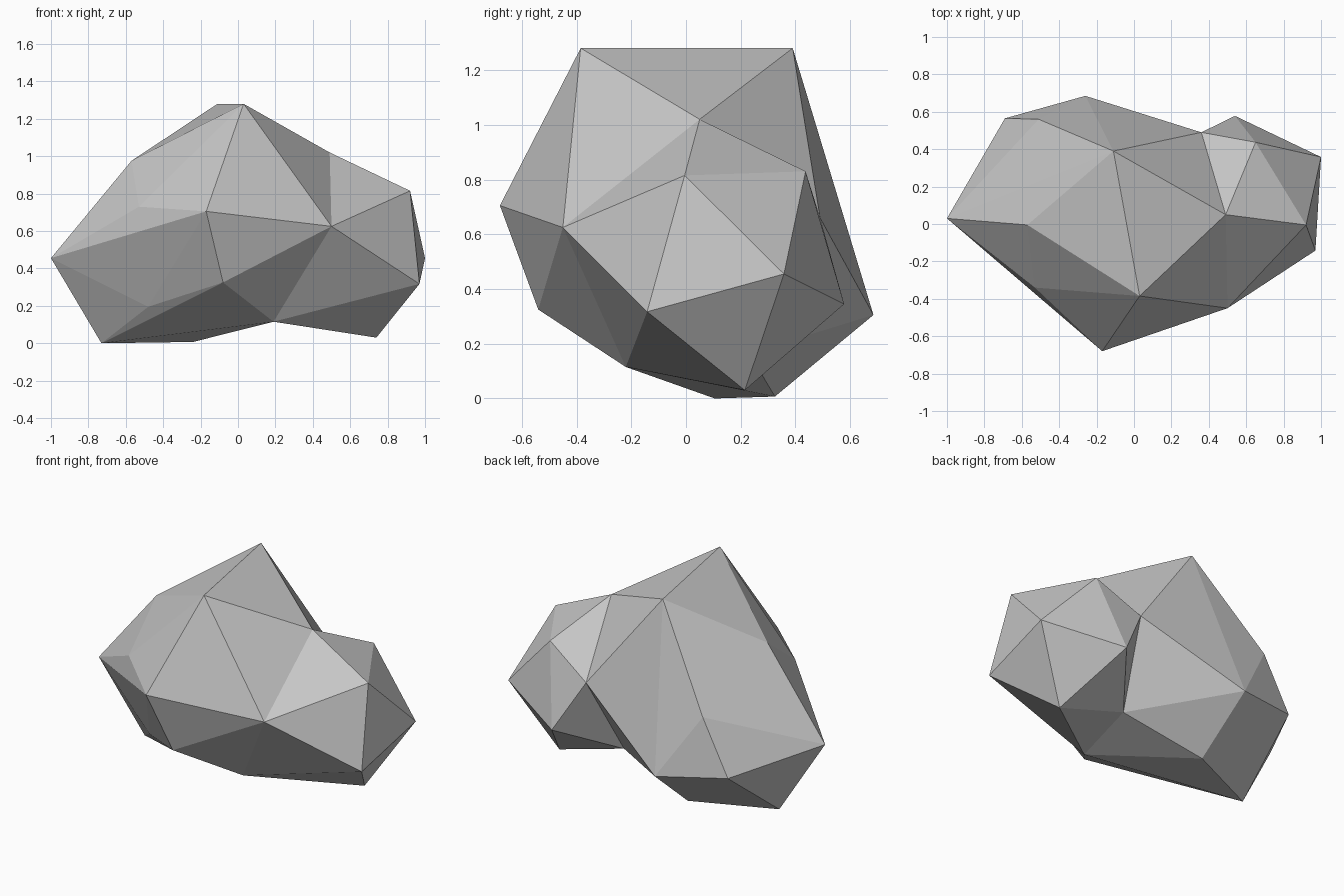
import bpy
import bmesh

# Remove the default cube
default_cube = bpy.data.objects.get("Cube")
if default_cube:
    bpy.data.objects.remove(default_cube, do_unlink=True)

# One flat stone colour
stone = bpy.data.materials.new("stone_grey")
stone.use_nodes = True
stone.diffuse_color = (0.57, 0.57, 0.57, 1)
stone.node_tree.nodes["Principled BSDF"].inputs["Base Color"].default_value = stone.diffuse_color


def faceted_lump(name, corners):
    """Wrap a tight, flat-shaded stone skin around a set of corner points."""
    bm = bmesh.new()
    for corner in corners:
        bm.verts.new(corner)
    bmesh.ops.convex_hull(bm, input=list(bm.verts), use_existing_faces=False)
    loose = [v for v in bm.verts if not v.link_faces]
    bmesh.ops.delete(bm, geom=loose, context="VERTS")
    bmesh.ops.recalc_face_normals(bm, faces=list(bm.faces))
    mesh = bpy.data.meshes.new(name)
    bm.to_mesh(mesh)
    bm.free()
    mesh.materials.append(stone)
    lump = bpy.data.objects.new(name, mesh)
    bpy.context.scene.collection.objects.link(lump)
    return lump


# Crease ring where the two lumps of the rock meet
ridge_end = (0.49, 0.05, 1.02)
front_notch = (0.50, -0.45, 0.625)
front_underside = (0.19, -0.22, 0.115)
back_underside = (0.274, 0.231, 0.165)
back_notch = (0.36, 0.49, 0.66)
crease = [ridge_end, front_notch, front_underside, back_underside, back_notch]

# Corners of the tall main lump
peak = [(0.03, -0.385, 1.28), (-0.11, 0.39, 1.28)]
left_shoulder = [(-0.57, -0.005, 0.975), (-1.0, 0.03, 0.455), (-0.53, -0.34, 0.73)]
front_bulge = [(-0.17, -0.68, 0.705), (-0.08, -0.54, 0.325)]
back_bulge = [(-0.26, 0.685, 0.305), (-0.69, 0.565, 0.36), (-0.51, 0.56, 0.70)]
main_base = [(-0.73, 0.105, 0.0), (-0.24, 0.325, 0.007), (-0.48, -0.205, 0.195)]

# Corners of the smaller side lump
side_top = [(0.92, -0.005, 0.815), (0.65, 0.437, 0.83)]
side_rim = [(0.97, -0.142, 0.317), (1.0, 0.358, 0.455), (0.54, 0.578, 0.345)]
side_base = [(0.74, 0.215, 0.03)]

faceted_lump("main_rock", crease + peak + left_shoulder + front_bulge + back_bulge + main_base)
faceted_lump("side_rock", crease + side_top + side_rim + side_base)
